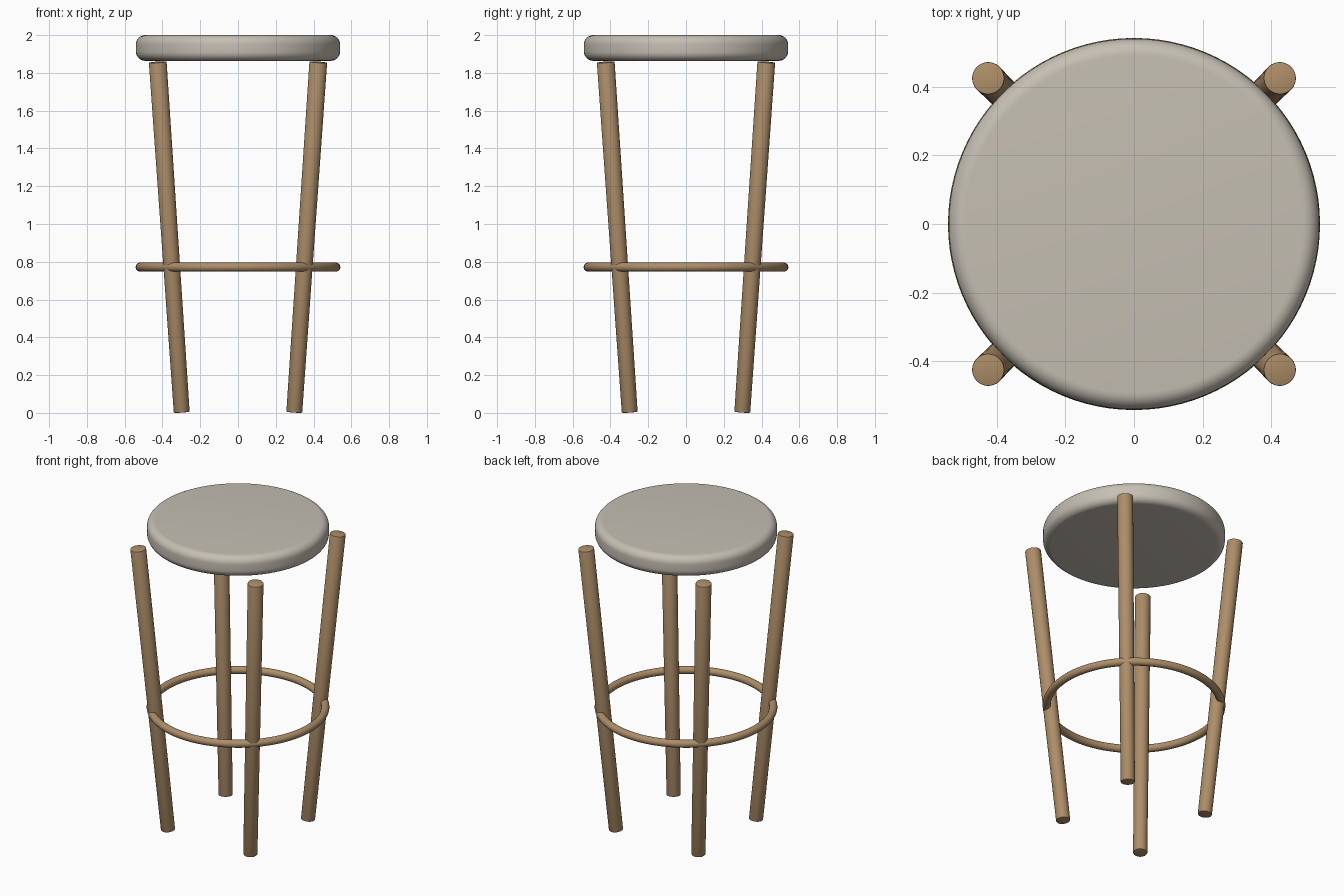
import bpy, math
from mathutils import Vector

if "Cube" in bpy.data.objects:
    bpy.data.objects.remove(bpy.data.objects["Cube"])


def material(name, color):
    m = bpy.data.materials.new(name)
    m.diffuse_color = color
    m.use_nodes = True
    m.node_tree.nodes["Principled BSDF"].inputs["Base Color"].default_value = m.diffuse_color
    return m


wood = material("wood", (0.42, 0.27, 0.14, 1))
fabric = material("fabric", (0.56, 0.52, 0.45, 1))


def finish(name, mat):
    ob = bpy.context.object
    ob.name = name
    ob.data.materials.append(mat)
    bpy.ops.object.shade_smooth_by_angle(angle=math.radians(35))
    return ob


# Padded round seat with soft rims
SEAT_BOTTOM, SEAT_TOP = 1.864, 2.0
bpy.ops.mesh.primitive_cylinder_add(
    vertices=96, radius=0.54, depth=SEAT_TOP - SEAT_BOTTOM,
    location=(0, 0, (SEAT_TOP + SEAT_BOTTOM) / 2))
seat = bpy.context.object
bevel = seat.modifiers.new("soft_rim", 'BEVEL')
bevel.width = 0.048
bevel.segments = 8
bevel.limit_method = 'ANGLE'
bevel.angle_limit = math.radians(40)
bpy.ops.object.modifier_apply(modifier=bevel.name)
finish("seat", fabric)

# Four tapered legs leaning outwards towards the top
for side, sx in (("left", -1), ("right", 1)):
    for end, sy in (("front", -1), ("back", 1)):
        foot = Vector((sx * 0.298, sy * 0.298, 0.004))
        head = Vector((sx * 0.425, sy * 0.425, 1.857))
        axis = head - foot
        bpy.ops.mesh.primitive_cone_add(
            vertices=48, radius1=0.042, radius2=0.047, depth=axis.length,
            location=(foot + head) / 2,
            rotation=axis.to_track_quat('Z', 'Y').to_euler())
        leg = bpy.context.object
        edge = leg.modifiers.new("eased_ends", 'BEVEL')
        edge.width = 0.003
        edge.segments = 2
        edge.limit_method = 'ANGLE'
        edge.angle_limit = math.radians(40)
        bpy.ops.object.modifier_apply(modifier=edge.name)
        finish(f"{end}_{side}_leg", wood)

# Footrest ring joining the legs
bpy.ops.mesh.primitive_torus_add(
    major_radius=0.518, minor_radius=0.024, major_segments=96,
    minor_segments=20, location=(0, 0, 0.772))
finish("footrest_ring", wood)
